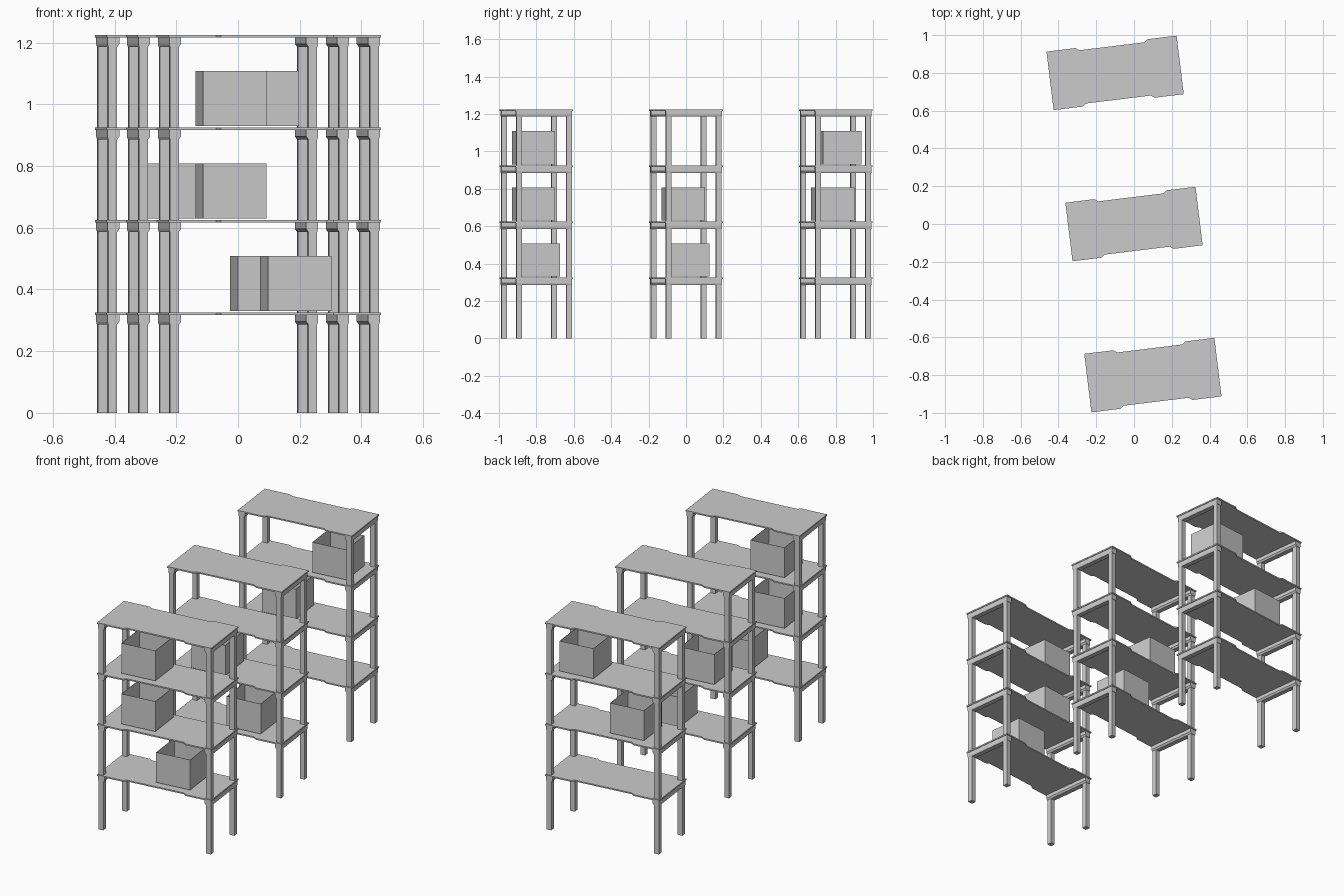
import bpy, bmesh, math
from mathutils import Matrix

if "Cube" in bpy.data.objects:
    bpy.data.objects.remove(bpy.data.objects["Cube"])

ANGLE = math.radians(7)
RACKS = {"front": (0.1, -0.8), "middle": (0, 0), "back": (-0.1, 0.8)}
SHELVES = [0.325, 0.625, 0.925, 1.225]      # board top heights
# crates per rack: (shelf index, position along the board)
CRATES = {
    "front": [(0, 0.088), (1, -0.1235), (2, -0.1235)],
    "middle": [(0, 0.09), (1, -0.1235)],
    "back": [(1, -0.1235), (2, 0.183)],
}


def finish(name, bm, place):
    bmesh.ops.recalc_face_normals(bm, faces=bm.faces)
    mesh = bpy.data.meshes.new(name)
    bm.to_mesh(mesh)
    bm.free()
    ob = bpy.data.objects.new(name, mesh)
    ob.matrix_world = place
    bpy.context.collection.objects.link(ob)
    return ob


def prism(name, points, direction, place):
    """Extrude a closed outline along a direction."""
    bm = bmesh.new()
    face = bm.faces.new([bm.verts.new(p) for p in points])
    ext = bmesh.ops.extrude_face_region(bm, geom=[face])
    verts = [g for g in ext["geom"] if isinstance(g, bmesh.types.BMVert)]
    bmesh.ops.translate(bm, vec=direction, verts=verts)
    return finish(name, bm, place)


def box(name, size, centre, place, open_top=False):
    bm = bmesh.new()
    bmesh.ops.create_cube(bm, size=1, matrix=Matrix.Translation(centre) @ Matrix.Diagonal((*size, 1)))
    if open_top:
        bm.normal_update()
        bmesh.ops.delete(bm, geom=[f for f in bm.faces if f.normal.z > 0.9], context="FACES_ONLY")
    return finish(name, bm, place)


# Board outline: rectangle with a shallow recess on each long edge
half = [(0.347, -0.156), (0.347, 0.156), (0.192, 0.156), (0.173, 0.142),
        (-0.173, 0.142), (-0.192, 0.156)]
outline = half + [(-x, -y) for x, y in half]
outline = [p for i, p in enumerate(outline)]

for rack, (cx, cy) in RACKS.items():
    place = Matrix.Translation((cx, cy, 0)) @ Matrix.Rotation(ANGLE, 4, "Z")

    # Corner legs
    for sx in (-1, 1):
        for sy in (-1, 1):
            box(f"{rack}_leg", (0.029, 0.029, 1.216), (sx * 0.3265, sy * 0.1345, 0.608), place)

    for z in SHELVES:
        # Shelf board
        prism(f"{rack}_board", [(x, y, z - 0.008) for x, y in outline], (0, 0, 0.008), place)
        # Tapered end rails under the board
        for s in (-1, 1):
            profile = [(0.3435, -0.008), (0.3435, -0.031), (0.341, -0.039),
                       (0.312, -0.039), (0.305, -0.029), (0.305, -0.008)]
            prism(f"{rack}_end_rail", [(s * x, -0.151, z + dz) for x, dz in profile], (0, 0.302, 0), place)

    # Open-topped crates
    for level, u in CRATES[rack]:
        crate = box(f"{rack}_crate", (0.207, 0.207, 0.178),
                    (u, 0, SHELVES[level] + 0.005 + 0.089), place, open_top=True)
        wall = crate.modifiers.new("wall", "SOLIDIFY")
        wall.thickness = 0.003
        wall.offset = -1
